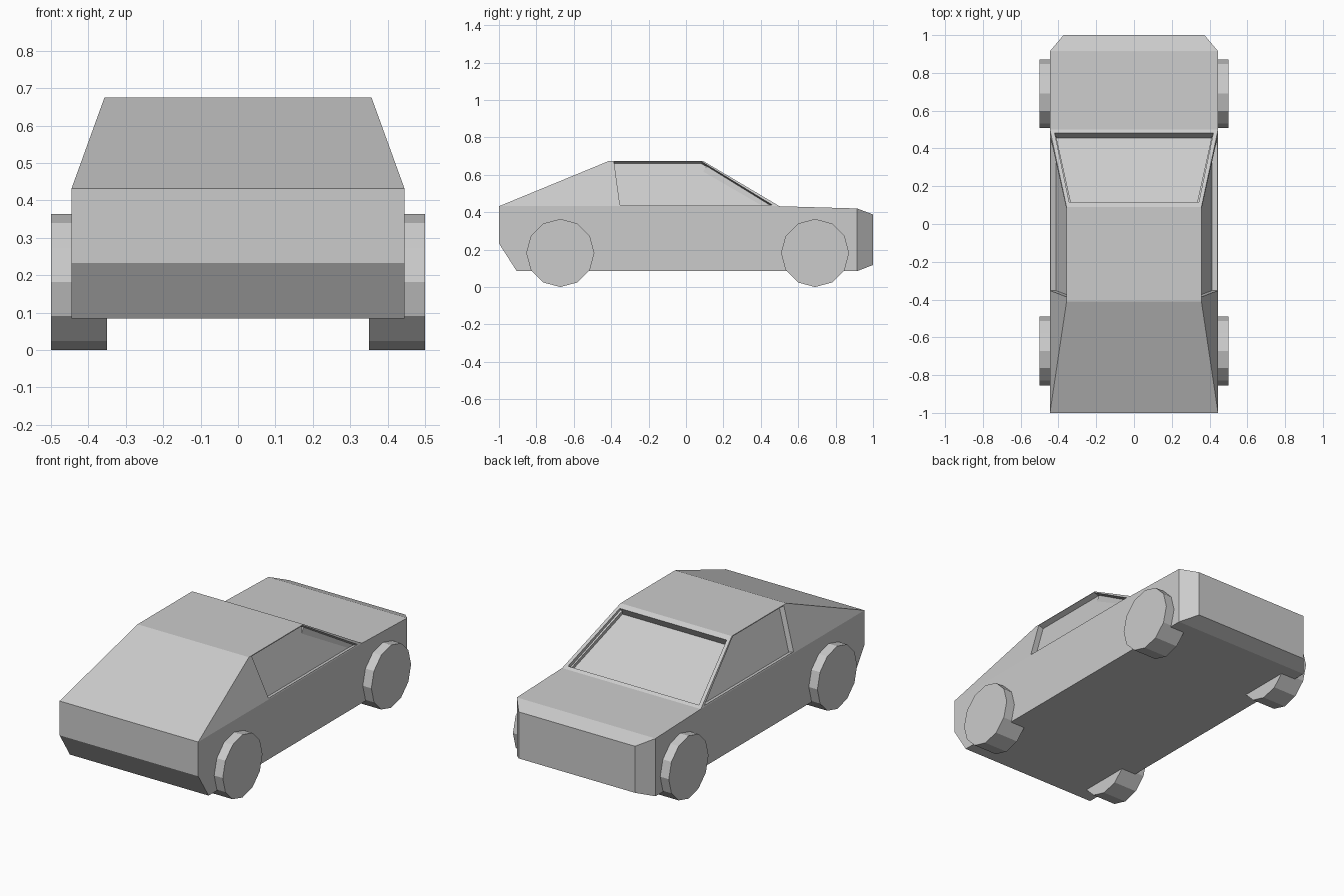
import bpy, bmesh, math
from mathutils import Vector, Matrix

if "Cube" in bpy.data.objects:
    bpy.data.objects.remove(bpy.data.objects["Cube"])

W, ROOF_W = 0.445, 0.357          # half widths at beltline and roof
BELT, ROOF = 0.432, 0.675         # heights


def face(bm, pts):
    return bm.faces.new([bm.verts.new(p) for p in pts])


def both(bm, pts):
    """Face plus its mirror image across x = 0."""
    face(bm, pts)
    face(bm, [(-x, y, z) for x, y, z in reversed([tuple(p) for p in pts])])


def recessed(add, bm, outer, opening, push):
    """Frame around an opening, with a pane set back by the push vector."""
    pane = [Vector(p) + Vector(push) for p in opening]
    for i in range(4):
        j = (i + 1) % 4
        add(bm, [outer[i], outer[j], opening[j], opening[i]])
        add(bm, [opening[i], opening[j], pane[j], pane[i]])
    add(bm, pane)


def make_object(name, bm):
    mesh = bpy.data.meshes.new(name)
    bm.to_mesh(mesh)
    bm.free()
    ob = bpy.data.objects.new(name, mesh)
    bpy.context.collection.objects.link(ob)
    return ob


bm = bmesh.new()

# Lower hull: side profile and the strips across the car
hull = [(0.5, BELT), (-1, BELT), (-1, 0.233), (-0.905, 0.085), (0.915, 0.085), (0.915, 0.42)]
both(bm, [(W, y, z) for y, z in hull])
for i in range(1, 6):
    if i == 4:
        continue                  # this end is closed by the tapered bumper
    (ya, za), (yb, zb) = hull[i], hull[(i + 1) % 6]
    face(bm, [(W, ya, za), (W, yb, zb), (-W, yb, zb), (-W, ya, za)])

# Tapered bumper end
base = [(W, 0.915, 0.085), (W, 0.915, 0.42), (-W, 0.915, 0.42), (-W, 0.915, 0.085)]
tip = [(0.373, 1, 0.118), (0.373, 1, 0.388), (-0.373, 1, 0.388), (-0.373, 1, 0.118)]
for i in range(4):
    j = (i + 1) % 4
    face(bm, [base[i], base[j], tip[j], tip[i]])
face(bm, tip)

# Roof and sloping panel
R = ROOF_W
face(bm, [(R, -0.41, ROOF), (R, 0.09, ROOF), (-R, 0.09, ROOF), (-R, -0.41, ROOF)])
face(bm, [(W, -1, BELT), (R, -0.41, ROOF), (-R, -0.41, ROOF), (-W, -1, BELT)])

# Cabin sides with recessed windows
def side(y, z):
    return (W + (R - W) * (z - BELT) / (ROOF - BELT), y, z)

n = Vector((ROOF - BELT, 0, W - R)).normalized()
recessed(both, bm,
         [side(-1, BELT), side(0.5, BELT), side(0.09, ROOF), side(-0.41, ROOF)],
         [side(-0.353, 0.438), side(0.463, 0.438), side(0.083, 0.671), side(-0.385, 0.671)],
         n * -0.033)

# Recessed windscreen
def screen(x, y):
    return (x, y, BELT + (0.5 - y) / 0.41 * (ROOF - BELT))

n = Vector((0, ROOF - BELT, 0.41)).normalized()
recessed(face, bm,
         [screen(W, 0.5), screen(-W, 0.5), screen(-R, 0.09), screen(R, 0.09)],
         [screen(0.42, 0.482), screen(-0.42, 0.482), screen(-0.343, 0.117), screen(0.343, 0.117)],
         n * -0.05)

bmesh.ops.remove_doubles(bm, verts=bm.verts, dist=1e-4)
bmesh.ops.recalc_face_normals(bm, faces=bm.faces)
make_object("car_body", bm)

# Twelve-sided wheels
for end, y in (("front", -0.672), ("back", 0.69)):
    for label, s in (("left", -1), ("right", 1)):
        bm = bmesh.new()
        bmesh.ops.create_cone(bm, cap_ends=True, segments=12, radius1=0.182,
                              radius2=0.182, depth=0.15,
                              matrix=Matrix.Rotation(math.pi / 2, 4, 'Y'))
        make_object(f"{end}_{label}_wheel", bm).location = (s * 0.425, y, 0.182)
